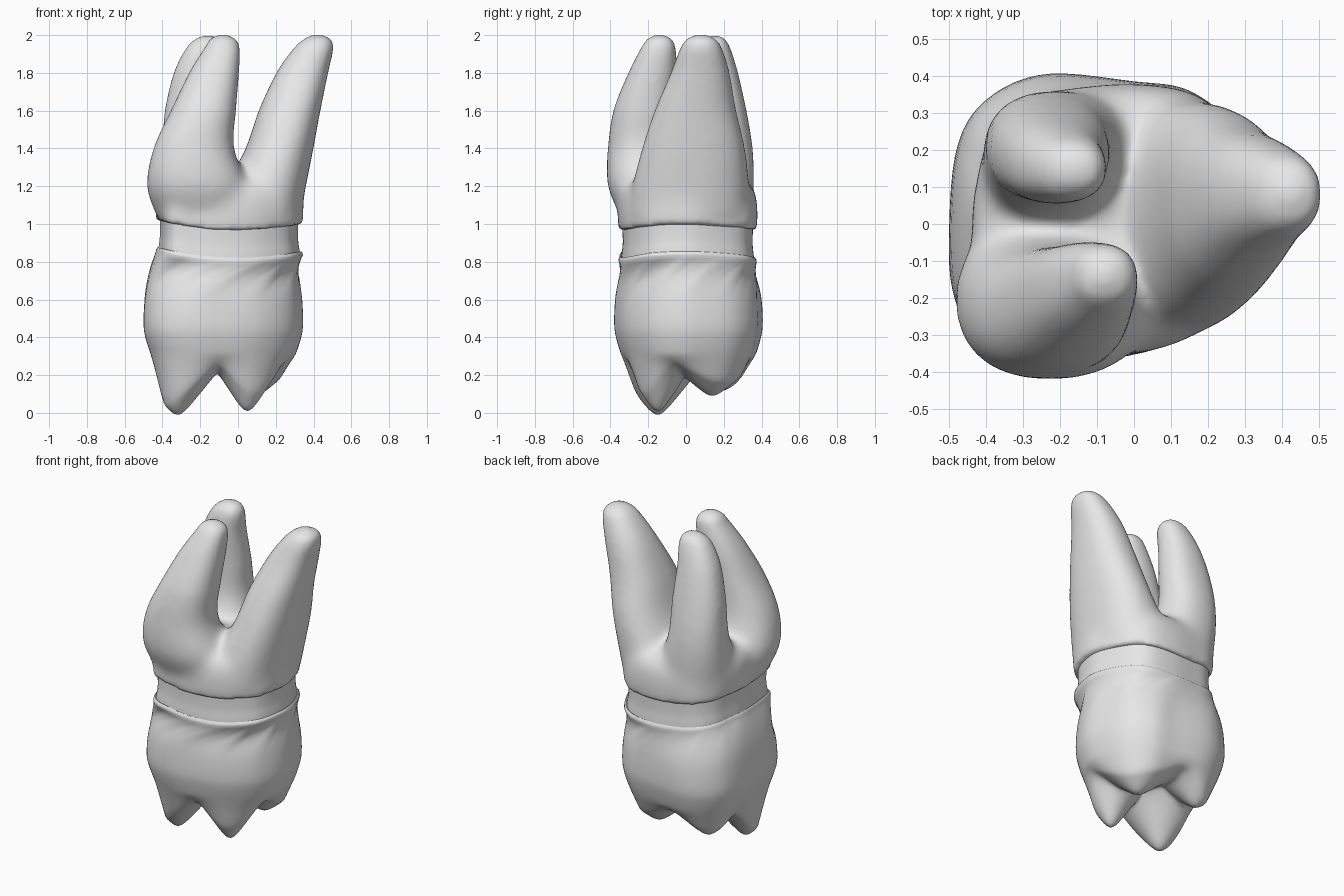
import bpy, bmesh, math

if "Cube" in bpy.data.objects:
    bpy.data.objects.remove(bpy.data.objects["Cube"])

CX, CY = -0.08, 0.015
SEG = 96

mat = bpy.data.materials.new("pale_grey")
mat.diffuse_color = (0.8, 0.8, 0.8, 1)
mat.use_nodes = True
mat.node_tree.nodes["Principled BSDF"].inputs["Base Color"].default_value = mat.diffuse_color


def spline(pts, n, closed=False):
    """Catmull-Rom resampling of a short point list, n steps per span."""
    out, m = [], len(pts)
    pick = (lambda i: pts[i % m]) if closed else (lambda i: pts[max(0, min(m - 1, i))])
    for i in range(m if closed else m - 1):
        for k in range(n):
            t = k / n
            a, b, c, d = (pick(i + j) for j in (-1, 0, 1, 2))
            out.append(tuple(0.5 * (2 * q + (r - p) * t + (2 * p - 5 * q + 4 * r - s) * t * t
                                    + (3 * q - p - 3 * r + s) * t ** 3)
                             for p, q, r, s in zip(a, b, c, d)))
    if not closed:
        out.append(tuple(pts[-1]))
    return out


def loft(bm, rings):
    """Skin a stack of equal rings and cap both ends."""
    vs = [[bm.verts.new(p) for p in ring] for ring in rings]
    n = len(vs[0])
    faces = [bm.faces.new((a[i], a[(i + 1) % n], b[(i + 1) % n], b[i]))
             for a, b in zip(vs, vs[1:]) for i in range(n)]
    faces += [bm.faces.new(vs[0]), bm.faces.new(vs[-1])]
    bmesh.ops.recalc_face_normals(bm, faces=faces)


def finish(bm, name):
    me = bpy.data.meshes.new(name)
    bm.to_mesh(me)
    bm.free()
    ob = bpy.data.objects.new(name, me)
    bpy.context.collection.objects.link(ob)
    me.materials.append(mat)
    bpy.ops.object.select_all(action='DESELECT')
    ob.select_set(True)
    bpy.context.view_layer.objects.active = ob
    return ob


def soften(ob, weight, iterations):
    """Smooth a mesh only where weight(z) is above zero, and apply it."""
    vg = ob.vertex_groups.new(name="soft")
    for v in ob.data.vertices:
        vg.add([v.index], max(0, min(1, weight(v.co.z))), 'REPLACE')
    m = ob.modifiers.new("soften", 'SMOOTH')
    m.factor, m.iterations, m.vertex_group = 0.5, iterations, vg.name
    bpy.ops.object.modifier_apply(modifier=m.name)


def outline(plan):
    d = spline(plan, 12, True)
    return [d[i * len(d) // SEG] for i in range(SEG)]


# Two four-sided plans: the widest part of the crown, and the neck
belly = outline([(-.5, -.05), (-.48, .2), (-.4, .335), (-.24, .405), (0, .385), (.15, .36),
                 (.27, .26), (.33, .1), (.34, -.05), (.265, -.21), (.11, -.32), (-.1, -.37),
                 (-.28, -.375), (-.425, -.31), (-.485, -.2)])
waist = outline([(-.42, -.02), (-.4, .15), (-.365, .25), (-.28, .325), (-.15, .35), (0, .36),
                 (.15, .335), (.24, .255), (.31, .1), (.325, -.03), (.275, -.19), (.14, -.29),
                 (-.02, -.335), (-.22, -.34), (-.37, -.3)])
waist = waist[-3:] + waist[:-3]


def plan_ring(s, height, t=0.0):
    """Ring scaled about the axis; t blends from waist (0) to belly (1)."""
    pts = [(CX + s * (a + (c - a) * t - CX), CY + s * (b + (d - b) * t - CY))
           for (a, b), (c, d) in zip(waist, belly)]
    return [(x, y, height(x, y)) for x, y in pts]


def rim(z):
    return lambda x, y: z + 0.3 * x * x


# Crown: wall rings, then a chewing surface made of four rounded cusps
cusps = [(-.32, -.15, -.012, 1.35), (.05, -.15, .008, 1.75),
         (.09, .14, .09, .95), (-.3, .2, .12, 1.1)]


def bite(x, y):
    h, k = 1.0, 0.08
    for a, b, z, slope in cusps:
        d = math.hypot(x - a, y - b)
        h = min(h, z + slope * (math.sqrt(d * d + .0016) - .04))
    return 0.5 * (h + .3 - math.sqrt((h - .3) ** 2 + k * k)) + .006


rings = [plan_ring(.95, rim(.81)), plan_ring(1.015, rim(.822)), plan_ring(1.035, rim(.812))]
for z, s, t in spline([(.80, 1.04, 0), (.7, 1.015, .6), (.6, 1, .93),
                       (.46, 1, 1), (.38, .965, 1), (.31, .91, 1)], 4):
    w = max(0, (z - .55) / .25)   # rim wave fades down the wall
    rings.append(plan_ring(s, lambda x, y: z + .3 * x * x * w, t))
for i in range(1, 33):
    s = .91 * (1 - i / 32.5)
    b = min(1, i / 5)
    rings.append(plan_ring(s, lambda x, y: bite(x, y) * b + (.31 - .01 * i) * (1 - b), 1))
bm = bmesh.new()
loft(bm, rings)
crown = finish(bm, "crown")
soften(crown, lambda z: (.5 - z) / .1 if z > .05 else .3, 5)
bpy.ops.object.shade_smooth_by_angle(angle=math.radians(55))

# Neck: slightly waisted band tucked under both rims
bm = bmesh.new()
loft(bm, [plan_ring(s, rim(z)) for s, z in
          ((1, .79), (1, .82), (.985, .86), (.975, .9), (.98, .95), (.98, 1.0))])
neck = finish(bm, "neck")
bpy.ops.object.shade_smooth_by_angle(angle=math.radians(50))

# Roots: trunk plus three tapering roots, each row is z, cx, cy, rx, ry
front_root = [(1.05, -.2, -.15, .235, .2), (1.2, -.215, -.2, .27, .215),
              (1.4, -.235, -.235, .215, .18), (1.6, -.183, -.222, .172, .162),
              (1.8, -.127, -.177, .132, .128), (1.93, -.085, -.147, .094, .092),
              (1.98, -.08, -.14, .067, .064), (2.002, -.08, -.14, .02, .02)]
back_root = [(1.05, -.19, .15, .2, .19), (1.2, -.2, .16, .21, .2),
             (1.4, -.23, .2, .175, .155), (1.6, -.227, .19, .16, .13),
             (1.8, -.21, .165, .13, .11), (1.93, -.175, .15, .1, .085),
             (1.98, -.16, .15, .065, .055), (1.998, -.16, .15, .02, .02)]
side_root = [(1.05, .13, .015, .2, .31), (1.2, .15, .025, .21, .31),
             (1.4, .22, .04, .18, .275), (1.6, .273, .05, .163, .215),
             (1.8, .34, .075, .137, .155), (1.93, .4, .08, .105, .11),
             (1.98, .42, .08, .07, .075), (2.003, .42, .08, .02, .02)]


def squircle(a):
    """Point on a slightly squared circle."""
    c, s = math.cos(a), math.sin(a)
    r = (abs(c) ** 2.3 + abs(s) ** 2.3) ** (-1 / 2.3)
    return r * c, r * s


bm = bmesh.new()
loft(bm, [plan_ring(s, rim(z)) for s, z in
          ((1.035, .965), (1.05, 1.02), (1.055, 1.1), (1.03, 1.16), (.96, 1.21),
           (.75, 1.25), (.3, 1.28))])
for root in (front_root, back_root, side_root):
    loft(bm, [[(cx + rx * u, cy + ry * v, z)
               for u, v in (squircle(math.tau * i / 48) for i in range(48))]
              for z, cx, cy, rx, ry in spline(root, 5)])
roots = finish(bm, "roots")
m = roots.modifiers.new("merge", 'REMESH')
m.mode = 'VOXEL'
m.voxel_size = 0.016
bpy.ops.object.modifier_apply(modifier="merge")
soften(roots, lambda z: 1, 7)
soften(roots, lambda z: min((z - 1.03) / .08, (1.6 - z) / .2), 50)   # blend the forks
bpy.ops.object.shade_smooth_by_angle(angle=math.radians(60))
